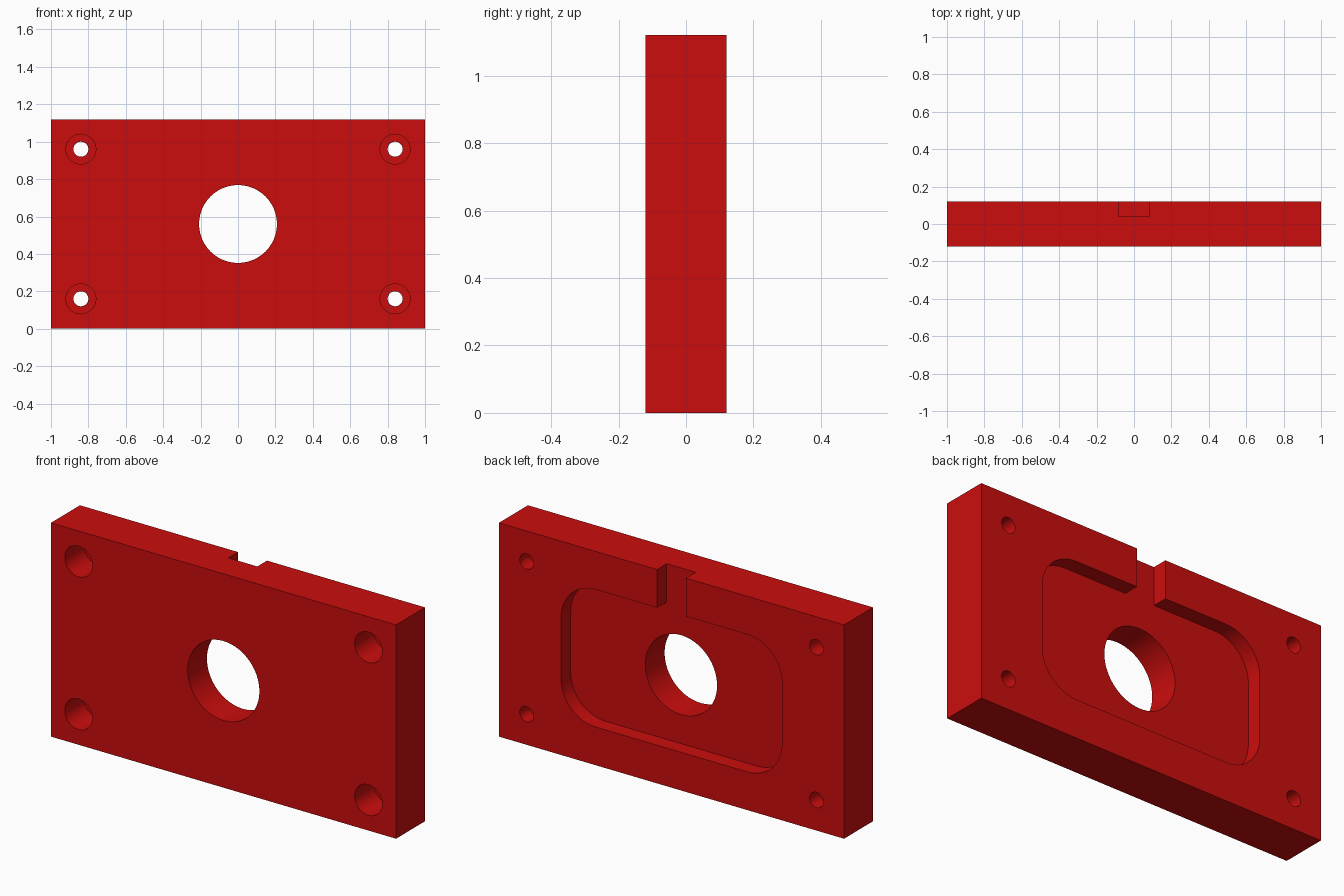
import bpy, bmesh, math

if "Cube" in bpy.data.objects:
    bpy.data.objects.remove(bpy.data.objects["Cube"], do_unlink=True)

W, D, H = 2.0, 0.24, 1.12          # plate width, thickness, height
FRONT, BACK, MID = -D / 2, D / 2, H / 2
OVER = 0.05                        # how far cutters poke out of the plate

red = bpy.data.materials.new("red")
red.use_nodes = True
colour = (0.6, 0.004, 0.004, 1)
red.diffuse_color = colour
red.node_tree.nodes["Principled BSDF"].inputs["Base Color"].default_value = colour


def arc(cx, cz, r, start, end, steps):
    """Points on an arc in the xz plane, angles in degrees."""
    angles = [math.radians(start + (end - start) * i / steps) for i in range(steps + 1)]
    return [(cx + r * math.cos(a), cz + r * math.sin(a)) for a in angles]


def prism(name, outline, y0, y1):
    """Extrude an xz outline from y0 to y1."""
    bm = bmesh.new()
    face = bm.faces.new([bm.verts.new((x, y0, z)) for x, z in outline])
    side = bmesh.ops.extrude_face_region(bm, geom=[face])
    verts = [v for v in side["geom"] if isinstance(v, bmesh.types.BMVert)]
    bmesh.ops.translate(bm, verts=verts, vec=(0, y1 - y0, 0))
    bmesh.ops.recalc_face_normals(bm, faces=bm.faces)
    mesh = bpy.data.meshes.new(name)
    bm.to_mesh(mesh)
    bm.free()
    mesh.materials.append(red)
    obj = bpy.data.objects.new(name, mesh)
    bpy.context.collection.objects.link(obj)
    return obj


def cylinder(name, x, z, r, y0, y1, steps=64):
    return prism(name, arc(x, z, r, 0, 360, steps)[:-1], y0, y1)


# Main plate
plate = prism("mounting_plate", [(-W/2, 0), (W/2, 0), (W/2, H), (-W/2, H)], FRONT, BACK)

# Central through hole
cutters = [cylinder("bore_cutter", 0, MID, 0.208, FRONT - OVER, BACK + OVER, 96)]

# Rounded pocket in the back, with a channel running out through the top edge
hw, hh, r, slot = 0.64, 0.36, 0.2, 0.084
cx, cz = hw - r, hh - r
outline = arc(cx, MID + cz, r, 0, 90, 16)
outline += [(slot, MID + hh), (slot, H + OVER), (-slot, H + OVER), (-slot, MID + hh)]
outline += arc(-cx, MID + cz, r, 90, 180, 16)
outline += arc(-cx, MID - cz, r, 180, 270, 16)
outline += arc(cx, MID - cz, r, 270, 360, 16)
cutters.append(prism("pocket_cutter", outline, BACK - 0.08, BACK + OVER))

# Corner screw holes, counterbored from the front
for x in (-0.84, 0.84):
    for z in (MID - 0.4, MID + 0.4):
        cutters.append(cylinder("counterbore_cutter", x, z, 0.08, FRONT - OVER, FRONT + 0.16))
        cutters.append(cylinder("screw_hole_cutter", x, z, 0.04, FRONT - OVER, BACK + OVER))

# Cut everything out of the plate, then discard the cutters
bpy.ops.object.select_all(action="DESELECT")
bpy.context.view_layer.objects.active = plate
plate.select_set(True)
for cutter in cutters:
    cutter.hide_render = True
    mod = plate.modifiers.new("cut", "BOOLEAN")
    mod.operation = "DIFFERENCE"
    mod.solver = "EXACT"
    mod.object = cutter
    bpy.ops.object.modifier_apply(modifier=mod.name)
    bpy.data.objects.remove(cutter, do_unlink=True)

bpy.ops.object.shade_smooth_by_angle(angle=math.radians(30))
